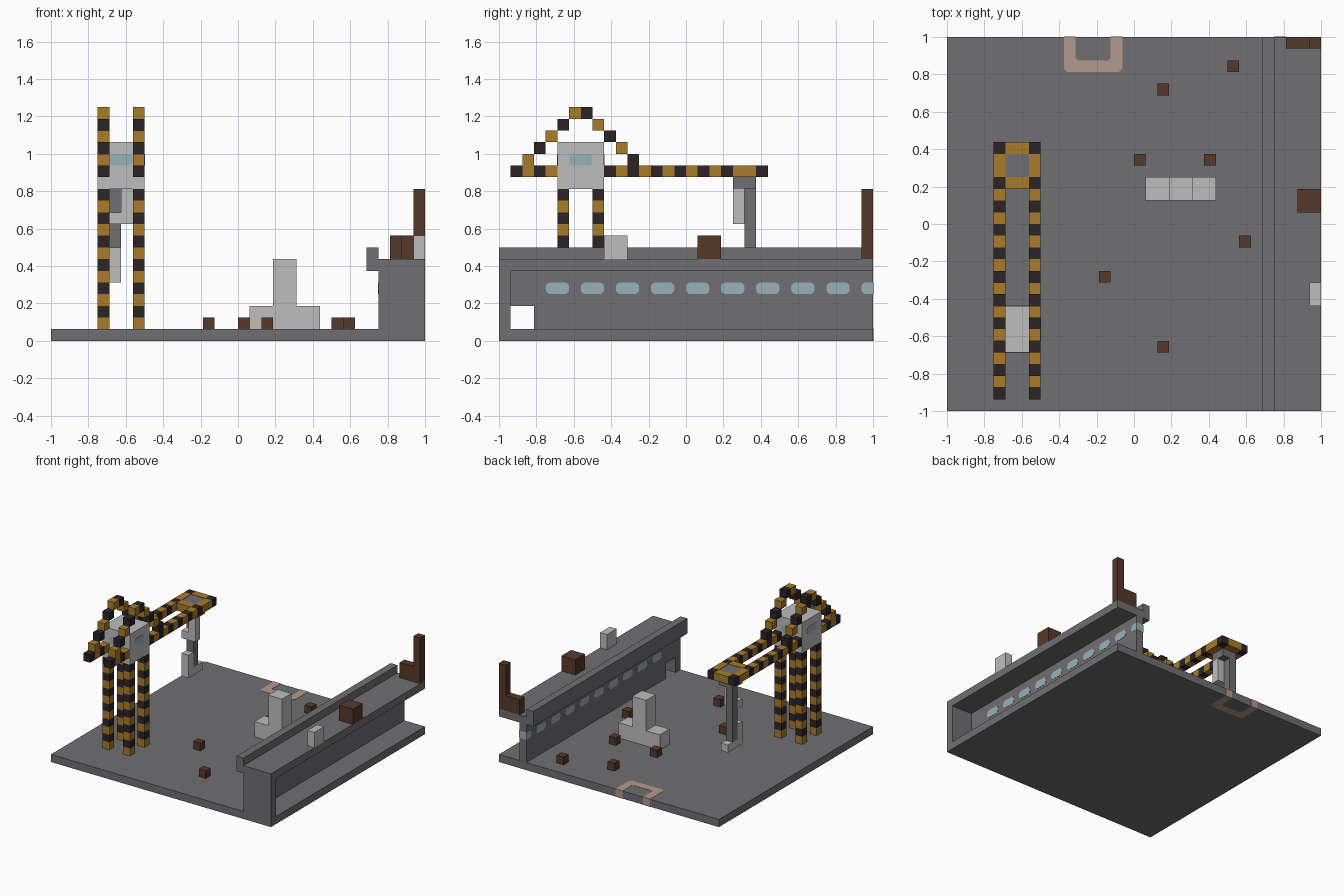
import bpy, bmesh
from mathutils import Matrix, Vector

if "Cube" in bpy.data.objects:
    bpy.data.objects.remove(bpy.data.objects["Cube"], do_unlink=True)

U = 1 / 16  # one grid block
SKIN = 0.03  # how far painted plates stand proud, in blocks


def material(name, r, g, b):
    def linear(c):
        c /= 255
        return c / 12.92 if c <= 0.04045 else ((c + 0.055) / 1.055) ** 2.4
    colour = (linear(r), linear(g), linear(b), 1)
    mat = bpy.data.materials.new(name)
    mat.use_nodes = True
    mat.diffuse_color = colour
    mat.node_tree.nodes["Principled BSDF"].inputs["Base Color"].default_value = colour
    return mat


concrete = material("grey concrete", 112, 110, 113)
pale = material("pale grey", 190, 190, 190)
amber = material("amber", 168, 123, 43)
black = material("soft black", 44, 36, 37)
brown = material("rust brown", 87, 56, 42)
glass = material("pale blue glass", 154, 177, 186)
tan = material("tan paint", 180, 154, 140)


def finish(name, bm, *mats):
    bmesh.ops.recalc_face_normals(bm, faces=bm.faces)
    mesh = bpy.data.meshes.new(name)
    bm.transform(Matrix.Scale(U, 4))
    bm.to_mesh(mesh)
    bm.free()
    for m in mats:
        mesh.materials.append(m)
    obj = bpy.data.objects.new(name, mesh)
    bpy.context.collection.objects.link(obj)
    return obj


def add_box(bm, low, high):
    low, high = Vector(low), Vector(high)
    mat = Matrix.Translation((low + high) / 2) @ Matrix.Diagonal((*(high - low), 1))
    return bmesh.ops.create_cube(bm, size=1, matrix=mat)["verts"]


def boxes(name, mat, *spans):
    bm = bmesh.new()
    for low, high in spans:
        add_box(bm, low, high)
    return finish(name, bm, mat)


def window(name, low, high, axis):
    """Rounded pane running through a wall along the given axis."""
    bm = bmesh.new()
    add_box(bm, low, high)
    edges = [e for e in bm.edges
             if abs((e.verts[0].co - e.verts[1].co)[axis]) > 0.01]
    bmesh.ops.bevel(bm, geom=edges, offset=0.4, segments=3, profile=0.5, affect='EDGES')
    # trim any pane that overruns the end of the building
    cut = bmesh.ops.bisect_plane(bm, geom=bm.verts[:] + bm.edges[:] + bm.faces[:],
                                 plane_co=(0, 16 + SKIN, 0), plane_no=(0, 1, 0),
                                 clear_outer=True)["geom_cut"]
    rim = [e for e in cut if isinstance(e, bmesh.types.BMEdge)]
    if rim:
        bmesh.ops.contextual_create(bm, geom=rim)
    return finish(name, bm, glass)


def blocks(name, cells):
    """Outer skin of a set of unit blocks; cells maps position to dark or not."""
    bm = bmesh.new()
    for cell, dark in cells.items():
        c = Vector(cell) + Vector((0.5, 0.5, 0.5))
        for axis in range(3):
            for sign in (-1, 1):
                n, a, b = Vector(), Vector(), Vector()
                n[axis], a[(axis + 1) % 3], b[(axis + 2) % 3] = sign, 0.5, 0.5
                if tuple(int(v) for v in Vector(cell) + n) in cells:
                    continue
                ring = (a + b, b - a, -a - b, a - b)
                if sign < 0:
                    ring = ring[::-1]
                face = bm.faces.new([bm.verts.new(c + n / 2 + r) for r in ring])
                face.material_index = int(dark)
    bmesh.ops.remove_doubles(bm, verts=bm.verts, dist=0.001)
    return finish(name, bm, amber, black)


# Ground slab and painted bay marking
boxes("ground", concrete, ((-16, -16, 0), (16, 16, 1)))
bm = bmesh.new()
end = 16 + SKIN
outline = [(-6, end), (-6, 13.3), (-5.7, 13), (-1.3, 13), (-1, 13.3), (-1, end),
           (-2, end), (-2, 14.2), (-2.2, 14), (-4.8, 14), (-5, 14.2), (-5, end)]
face = bm.faces.new([bm.verts.new((x, y, -SKIN / 3)) for x, y in outline])
top = bmesh.ops.extrude_face_region(bm, geom=[face])["geom"]
bmesh.ops.translate(bm, vec=(0, 0, 1 + SKIN * 4 / 3),
                    verts=[v for v in top if isinstance(v, bmesh.types.BMVert)])
finish("bay_marking", bm, tan)

# Long building: wall with a doorway, closed front end, roof and parapet
boxes("building_wall", concrete, ((12, -13, 1), (13, 16, 6)), ((12, -15, 3), (13, -13, 6)))
boxes("building_end", concrete, ((12, -16, 1), (16, -15, 6)))
boxes("building_roof", concrete, ((12, -16, 6), (16, 16, 7)))
boxes("building_parapet", concrete, ((11, -16, 6), (12, 16, 8)))
for i in range(10):
    y = -12 + 3 * i
    window(f"building_window_{i + 1}", (12 - SKIN, y, 4), (13 + SKIN, y + 2, 5), 0)

# Things on the roof
boxes("roof_crate", brown, ((14, 1, 7), (16, 3, 9)))
boxes("roof_vent", pale, ((15, -7, 7), (16, -5, 9)))
boxes("roof_chimney", brown, ((13, 15, 7), (15, 16, 9)), ((15, 15, 7), (16, 16, 13)))

# Loose crates and the stepped monument
for i, (x, y) in enumerate([(2, 11), (8, 13), (0, 5), (6, 5), (9, -2), (-3, -5), (2, -11)]):
    boxes(f"small_crate_{i + 1}", brown, ((x, y, 1), (x + 1, y + 1, 2)))
boxes("monument", pale, ((1, 2, 1), (7, 4, 3)), ((3, 2, 3), (5, 4, 7)))

# Crane legs, striped by height
for x, side in ((-12, "right"), (-9, "left")):
    for y, end_name in ((-11, "front"), (-8, "back")):
        blocks(f"crane_leg_{end_name}_{side}", {(x, y, z): z % 2 == 0 for z in range(1, 13)})

# Crane boom rails, end frame and stepped arches, striped along the length
frame = {}
for x in (-12, -9):
    for y in range(-15, 7):
        if not -11 <= y <= -8:
            frame[x, y, 14] = y % 2 == 1
    for n in range(6):
        for y in (-15 + n, -4 - n):
            frame[x, y, 14 + n] = y % 2 == 1
    frame[x, 5, 14] = False
    frame[x, 6, 14] = True
for x in (-11, -10):
    for y in (3, 6):
        frame[x, y, 14] = False
blocks("crane_boom", frame)

# Crane cab
boxes("crane_cab", pale, ((-12, -11, 13), (-8, -7, 17)))
window("cab_side_window", (-12 - SKIN, -10, 15), (-8 + SKIN, -8, 16), 0)
window("cab_end_window", (-11, -11 - SKIN, 15), (-9, -7 + SKIN, 16), 1)

# Trolley and hook hanging from the boom end
boxes("trolley", concrete, ((-11, 4, 13), (-9, 6, 14.95)))
boxes("hoist_pillar", concrete, ((-11, 5, 6), (-10, 6, 13)))
boxes("hoist_bracket", pale, ((-10, 4, 10), (-9, 5, 13)), ((-11, 4, 10), (-10, 5, 11)))
boxes("hook", pale, ((-11, 4, 5), (-10, 7, 6)), ((-11, 4, 6), (-10, 5, 8)))
